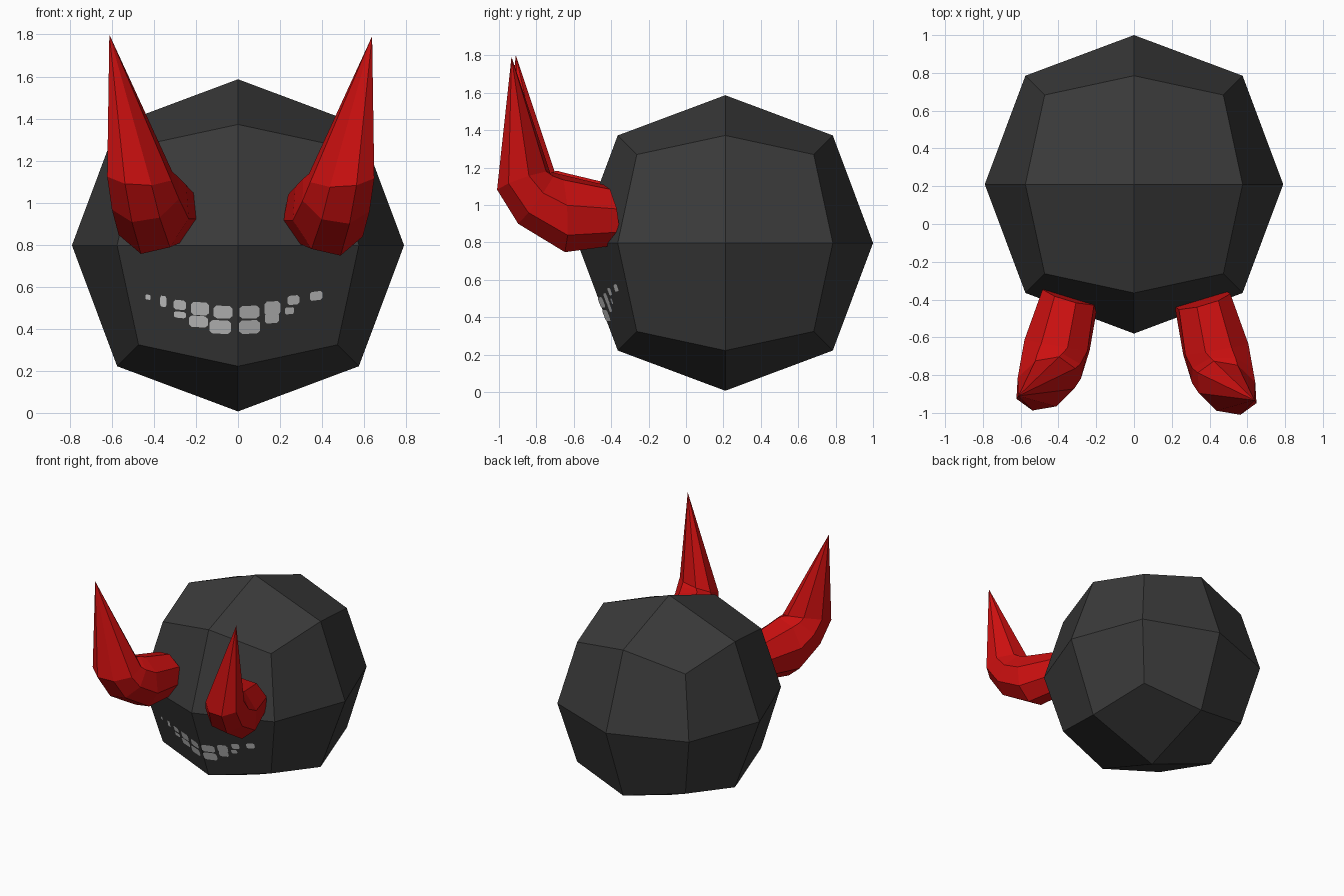
import bpy, bmesh, math
from mathutils import Vector
from mathutils.bvhtree import BVHTree

if "Cube" in bpy.data.objects:
    bpy.data.objects.remove(bpy.data.objects["Cube"])


def material(name, rgb):
    m = bpy.data.materials.new(name)
    m.diffuse_color = (*rgb, 1)
    m.use_nodes = True
    m.node_tree.nodes["Principled BSDF"].inputs["Base Color"].default_value = m.diffuse_color
    return m


CHARCOAL = material("charcoal", (0.042, 0.042, 0.042))
RED = material("horn red", (0.6, 0.005, 0.005))
WHITE = material("tooth white", (0.62, 0.62, 0.62))


def finish(bm, name, mat):
    me = bpy.data.meshes.new(name)
    bm.to_mesh(me)
    me.materials.append(mat)
    ob = bpy.data.objects.new(name, me)
    bpy.context.collection.objects.link(ob)
    return ob


# Head: cube cut once in each direction and rounded to a 24-sided ball
CENTRE = Vector((0, 0.21, 0.797))
head = bmesh.new()
bmesh.ops.create_cube(head, size=2)
bmesh.ops.subdivide_edges(head, edges=head.edges[:], cuts=1, use_grid_fill=True)
RADIUS = {1: 0.79, 2: 0.575, 3: 0.473}   # offset for face, edge, corner points
for v in head.verts:
    axes = sum(abs(c) > 0.5 for c in v.co)
    v.co = CENTRE + v.co * RADIUS[axes]
bmesh.ops.recalc_face_normals(head, faces=head.faces[:])
finish(head, "head", CHARCOAL)
tree = BVHTree.FromBMesh(head)
head.free()

# Horns: eight-sided rings swept round a bend, ending in a point
# ring: centre, sideways half-axis, inner-side half-axis
RINGS = [
    ((0.35, -0.39, 0.95), (0.15, 0.04, 0), (0.0, -0.03, 0.165)),
    ((0.42, -0.65, 0.96), (0.18, 0.03, 0), (-0.02, -0.01, 0.213)),
    ((0.455, -0.79, 1.04), (0.17, 0.02, 0.0), (-0.03, 0.10, 0.14)),
    ((0.48, -0.855, 1.13), (0.16, 0.0, 0.02), (-0.04, 0.145, 0.05)),
]
TIP = Vector((0.625, -0.92, 1.795))
SIDES = 8


def horn(name, side, shift):
    bm = bmesh.new()

    def place(p):
        return bm.verts.new(Vector((p.x * side, p.y, p.z)) + Vector(shift))

    loops = []
    for c, u, w in RINGS:
        loops.append([place(Vector(c) + Vector(u) * math.cos(a) + Vector(w) * math.sin(a))
                      for a in (2 * math.pi * (i + 0.25) / SIDES for i in range(SIDES))])
    for a, b in zip(loops, loops[1:]):
        for i in range(SIDES):
            j = (i + 1) % SIDES
            bm.faces.new((a[i], a[j], b[j], b[i]))
    tip = place(TIP)
    for i in range(SIDES):
        bm.faces.new((loops[-1][i], loops[-1][(i + 1) % SIDES], tip))
    bm.faces.new(loops[0])
    bmesh.ops.recalc_face_normals(bm, faces=bm.faces[:])
    finish(bm, name, RED)
    bm.free()


horn("right_horn", 1, (0.013, -0.013, -0.003))
horn("left_horn", -1, (0.013, 0.01, 0.005))

# Teeth: thin rounded plates laid on the lower front of the head
# each: x centre, z centre, half width, half height
TEETH = [
    (-0.07, 0.481, 0.045, 0.030), (0.053, 0.481, 0.048, 0.030),
    (-0.083, 0.41, 0.052, 0.032), (0.053, 0.41, 0.050, 0.032),
    (-0.18, 0.497, 0.043, 0.031), (0.162, 0.499, 0.038, 0.033),
    (-0.187, 0.436, 0.045, 0.027), (0.16, 0.452, 0.034, 0.024),
    (-0.276, 0.515, 0.029, 0.023), (0.262, 0.538, 0.028, 0.022),
    (-0.275, 0.468, 0.028, 0.015), (0.243, 0.487, 0.022, 0.016),
    (-0.354, 0.532, 0.015, 0.026), (0.37, 0.558, 0.030, 0.021),
    (-0.427, 0.552, 0.012, 0.012),
]
teeth = bmesh.new()
for x, z, w, h in TEETH:
    slope = 0.35 * x                      # follow the curve of the smile
    ring = []
    for sx, sz in ((-1, -.6), (-.7, -1), (.7, -1), (1, -.6),
                   (1, .6), (.7, 1), (-.7, 1), (-1, .6)):
        start = Vector((x + sx * w, -2, z + sz * h + slope * sx * w))
        hit, normal, _, _ = tree.ray_cast(start, Vector((0, 1, 0)))
        ring.append(teeth.verts.new(hit + normal * 0.005))
    teeth.faces.new(ring)
for f in teeth.faces:
    f.normal_update()
    if f.normal.y > 0:
        f.normal_flip()
finish(teeth, "teeth", WHITE)
teeth.free()
